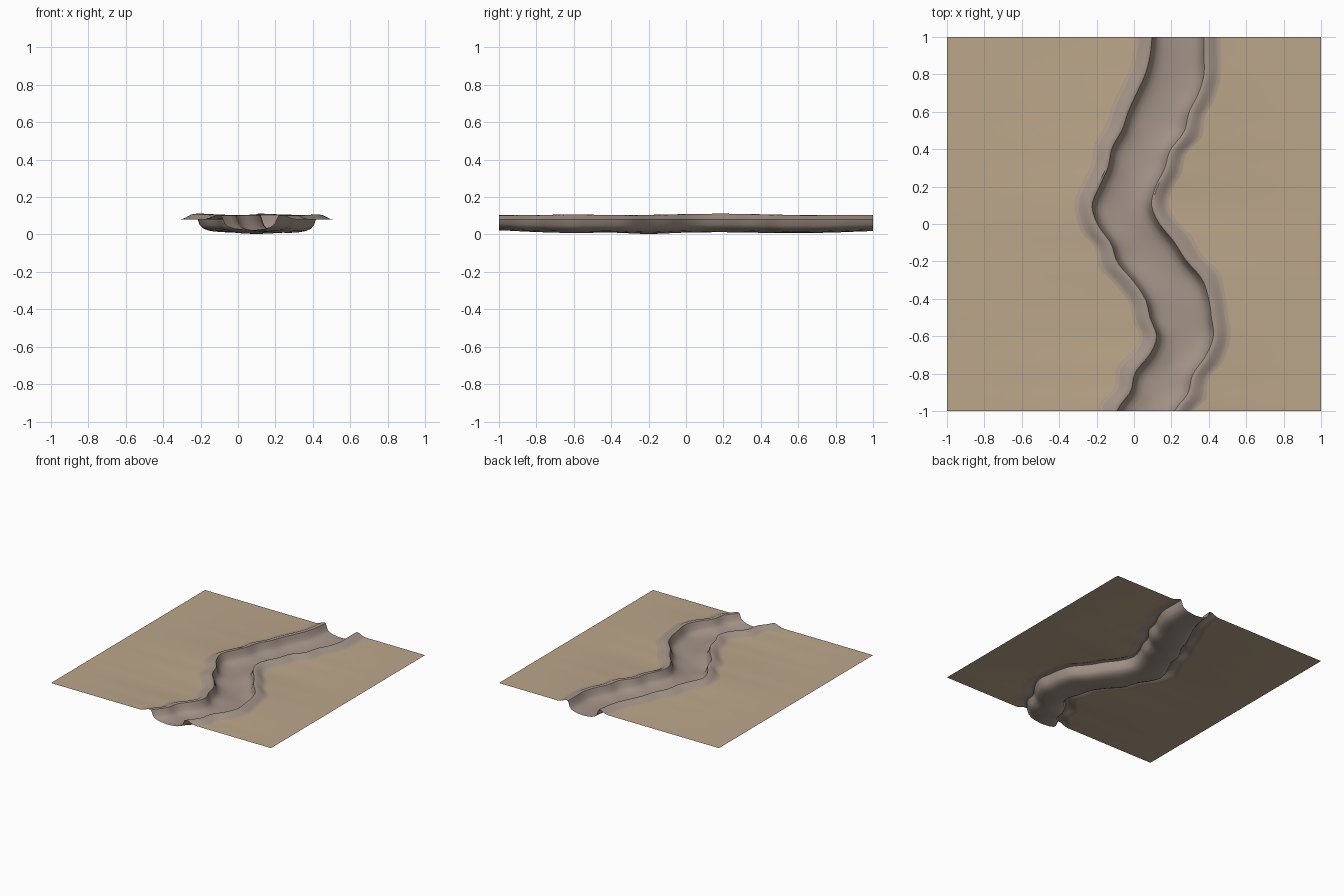
import bpy, bmesh, math

cube = bpy.data.objects.get("Cube")
if cube:
    bpy.data.objects.remove(cube, do_unlink=True)


def material(name, colour):
    m = bpy.data.materials.new(name)
    m.use_nodes = True
    m.diffuse_color = (*colour, 1)
    bsdf = m.node_tree.nodes["Principled BSDF"]
    bsdf.inputs["Base Color"].default_value = (*colour, 1)
    bsdf.inputs["Roughness"].default_value = 0.9
    return m


def sample(values, t):
    """Catmull-Rom curve through evenly spaced values, t from 0 to 1."""
    last = len(values) - 1
    i = min(int(t * last), last - 1)
    f = t * last - i
    a, b, c, d = (values[min(max(i + k, 0), last)] for k in (-1, 0, 1, 2))
    return b + f / 2 * (c - a + f * (2 * a - 5 * b + 4 * c - d + f * (3 * (b - c) + d - a)))


sand = material("sand", (0.50, 0.382, 0.255))
damp_sand = material("damp sand", (0.43, 0.34, 0.255))
mud = material("mud", (0.372, 0.297, 0.25))

# Wall lines of the channel, from the back edge to the front edge
LEFT = [.11, .10, .075, .03, -.016, -.05, -.105, -.125, -.17, -.21, -.18,
        -.11, -.075, .01, .075, .10, .135, .10, .02, -.005, -.075]
RIGHT = [.36, .36, .36, .33, .28, .255, .18, .15, .10, .08, .12,
         .20, .265, .35, .385, .40, .41, .37, .30, .275, .20]
# Bed height and crest height along the channel
BED = [.018, .011, .007, .009, .012, .010, .003, .010, .008, .013, .022]
CREST = [.104, .104, .104, .108, .111, .109, .105, .104, .107, .104, .104]

GROUND = 0.08
# Bank section: distance outward from the wall line, rise from bed (0) to crest (1)
WALL = [(.024, 1), (.014, .96), (.006, .74), (-.004, .42), (-.022, .22), (-.05, .10), (-.085, .04)]
SLOPE = [(.105, 0), (.085, .10), (.065, .42), (.042, .86)]
ROWS = 64


def bank(line, side, bed, crest, stretch):
    """Points of one bank, from the plain down to the bed."""
    pts = [(line + side * d * stretch, GROUND + r * (crest - GROUND)) for d, r in SLOPE]
    return pts + [(line + side * d * stretch, bed + r * (crest - bed)) for d, r in WALL]


def section(t):
    bed, crest = sample(BED, t), sample(CREST, t)
    sides = []
    for line, side in ((LEFT, -1), (RIGHT, 1)):
        t0, t1 = max(t - .01, 0), min(t + .01, 1)
        slope = (sample(line, t1) - sample(line, t0)) / (2 * (t1 - t0))
        sides.append(bank(sample(line, t), side, bed, crest, math.sqrt(1 + slope * slope)))
    middle = ((sides[0][-1][0] + sides[1][-1][0]) / 2, bed)
    return [(-1, GROUND)] + sides[0] + [middle] + sides[1][::-1] + [(1, GROUND)]


# Riverbed terrain: sections bridged row by row
bm = bmesh.new()
grid = []
for r in range(ROWS + 1):
    t = r / ROWS
    grid.append([bm.verts.new((x, 1 - 2 * t, z)) for x, z in section(t)])
strips = len(grid[0]) - 1
for a, b in zip(grid, grid[1:]):
    for c in range(strips):
        face = bm.faces.new((a[c], b[c], b[c + 1], a[c + 1]))
        edge = min(c, strips - 1 - c)
        face.material_index = min(edge, 2)
mesh = bpy.data.meshes.new("riverbed_terrain")
bm.to_mesh(mesh)
bm.free()
for m in (sand, damp_sand, mud):
    mesh.materials.append(m)

terrain = bpy.data.objects.new("riverbed_terrain", mesh)
bpy.context.collection.objects.link(terrain)
bpy.context.view_layer.objects.active = terrain
terrain.select_set(True)
bpy.ops.object.shade_smooth_by_angle(angle=math.radians(35))
